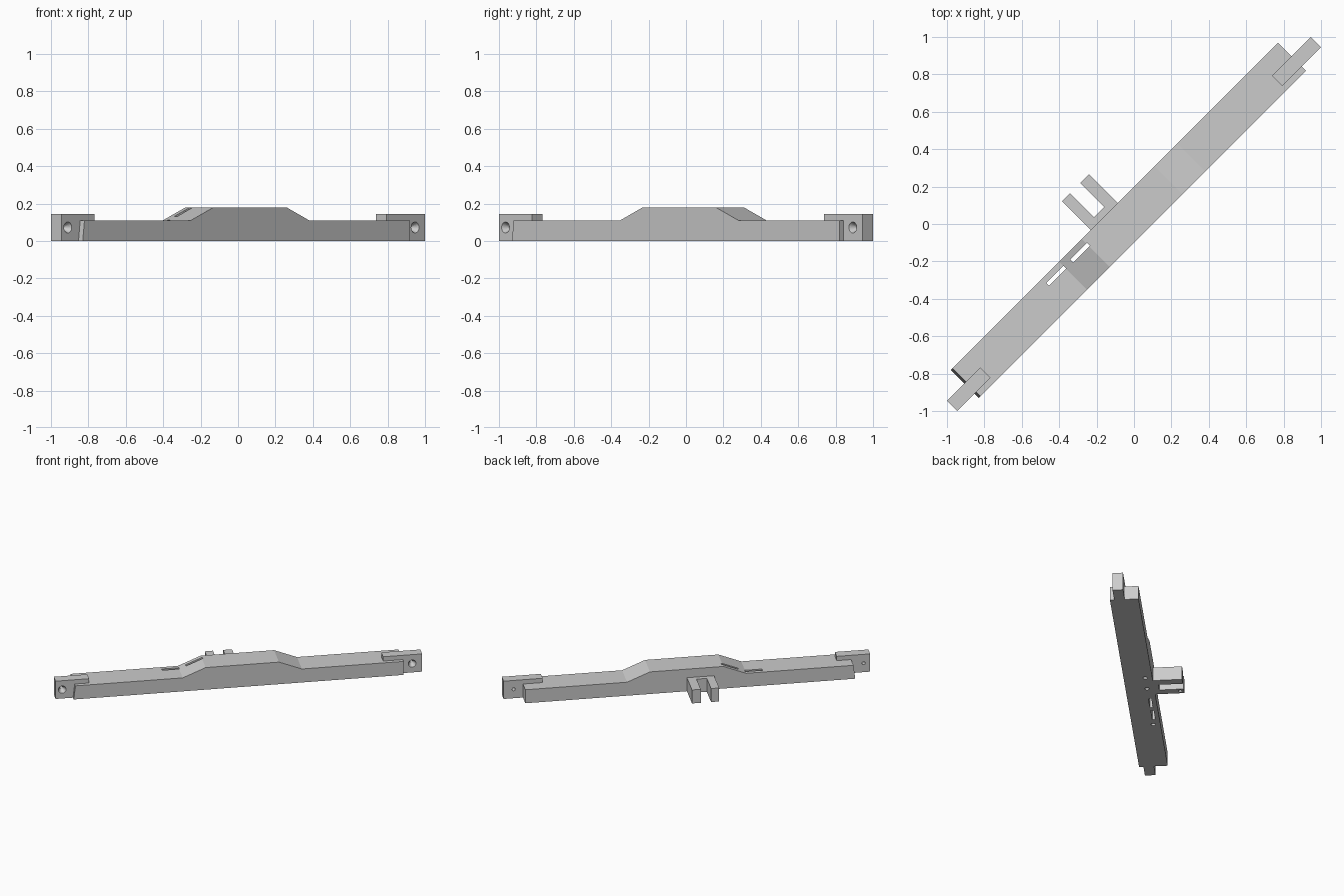
import bpy
from math import pi
from mathutils import Matrix

old = bpy.data.objects.get("Cube")
if old:
    bpy.data.objects.remove(old, do_unlink=True)

# Local frame: x runs along the bar, y across it; the bar lies on the diagonal
TURN = Matrix.Rotation(pi / 4, 4, 'Z')

grey = bpy.data.materials.new("light_grey")
grey.use_nodes = True
grey.diffuse_color = (0.6, 0.6, 0.6, 1)
grey.node_tree.nodes["Principled BSDF"].inputs["Base Color"].default_value = (0.6, 0.6, 0.6, 1)


def prism(name, outline, low, high, upright=False):
    """Extrude an outline: along y when upright (x, z points), else along z."""
    n = len(outline)
    verts = [(a, d, b) if upright else (a, b, d) for d in (low, high) for a, b in outline]
    faces = [tuple(range(n)), tuple(range(2 * n - 1, n - 1, -1))]
    faces += [(i, i + n, (i + 1) % n + n, (i + 1) % n) for i in range(n)]
    mesh = bpy.data.meshes.new(name)
    mesh.from_pydata(verts, [], faces)
    obj = bpy.data.objects.new(name, mesh)
    bpy.context.collection.objects.link(obj)
    mesh.materials.append(grey)
    bpy.context.view_layer.objects.active = obj
    bpy.ops.object.select_all(action='DESELECT')
    obj.select_set(True)
    bpy.ops.object.mode_set(mode='EDIT')
    bpy.ops.mesh.select_all(action='SELECT')
    bpy.ops.mesh.normals_make_consistent(inside=False)
    bpy.ops.object.mode_set(mode='OBJECT')
    return obj


def box_cutter(x0, x1, y0, y1, z0, z1):
    return prism("slot_cutter", [(x0, y0), (x1, y0), (x1, y1), (x0, y1)], z0, z1)


def round_cutter(loc, r1, r2, depth, across=False):
    """Cone or cylinder centred on loc; across turns its axis along +y."""
    bpy.ops.mesh.primitive_cone_add(vertices=24, radius1=r1, radius2=r2, depth=depth, location=loc,
                                    rotation=(-pi / 2 if across else 0, 0, 0))
    return bpy.context.object


def cut(obj, cutters):
    for c in cutters:
        c.hide_render = True
        mod = obj.modifiers.new("cut", 'BOOLEAN')
        mod.operation = 'DIFFERENCE'
        mod.solver = 'EXACT'
        mod.object = c
        bpy.context.view_layer.objects.active = obj
        bpy.ops.object.modifier_apply(modifier=mod.name)
        bpy.data.objects.remove(c, do_unlink=True)


# Long bar with a raised middle
bar = prism("main_bar", [(-1.245, 0), (1.23, 0), (1.23, .11), (.467, .11), (.295, .18),
                         (-.255, .18), (-.427, .11), (-1.232, .11)], -.071, .141, True)
# Two through slots and three blind holes underneath
cut(bar, [box_cutter(-.555, -.425, .087, .109, -.1, .3),
          box_cutter(-.375, -.248, .085, .107, -.1, .3)]
    + [round_cutter((x, .088, 0), .016, .016, .12) for x in (-.63, -.1, .06)])

# End tongues: stepped over the bar, with a countersunk hole each
tongues = []
for name, side, inner, hole in (("left_tongue", 1, 1.082, 1.30), ("right_tongue", -1, 1.124, 1.326)):
    steps = [(inner, .11), (1.22, .11), (1.22, 0), (1.375, 0), (1.375, .145), (inner, .145)]
    tongue = prism(name, [(side * x, z) for x, z in steps], -.039, .039, True)
    cut(tongue, [round_cutter((side * hole, 0, .072), .012, .012, .2, True),
                 round_cutter((side * hole, -.025, .072), .035, .01, .05, True)])
    tongues.append(tongue)

# Forked bracket on the back
fork = prism("fork_bracket", [(-.186, .141), (.018, .141), (.018, .358), (-.048, .358), (-.048, .177),
                              (-.125, .177), (-.125, .358), (-.186, .358)], 0, .11)
cut(fork, [round_cutter((-.155, .33, 0), .014, .014, .12)])

for obj in [bar, fork] + tongues:
    obj.data.transform(TURN)
    obj.data.update()
